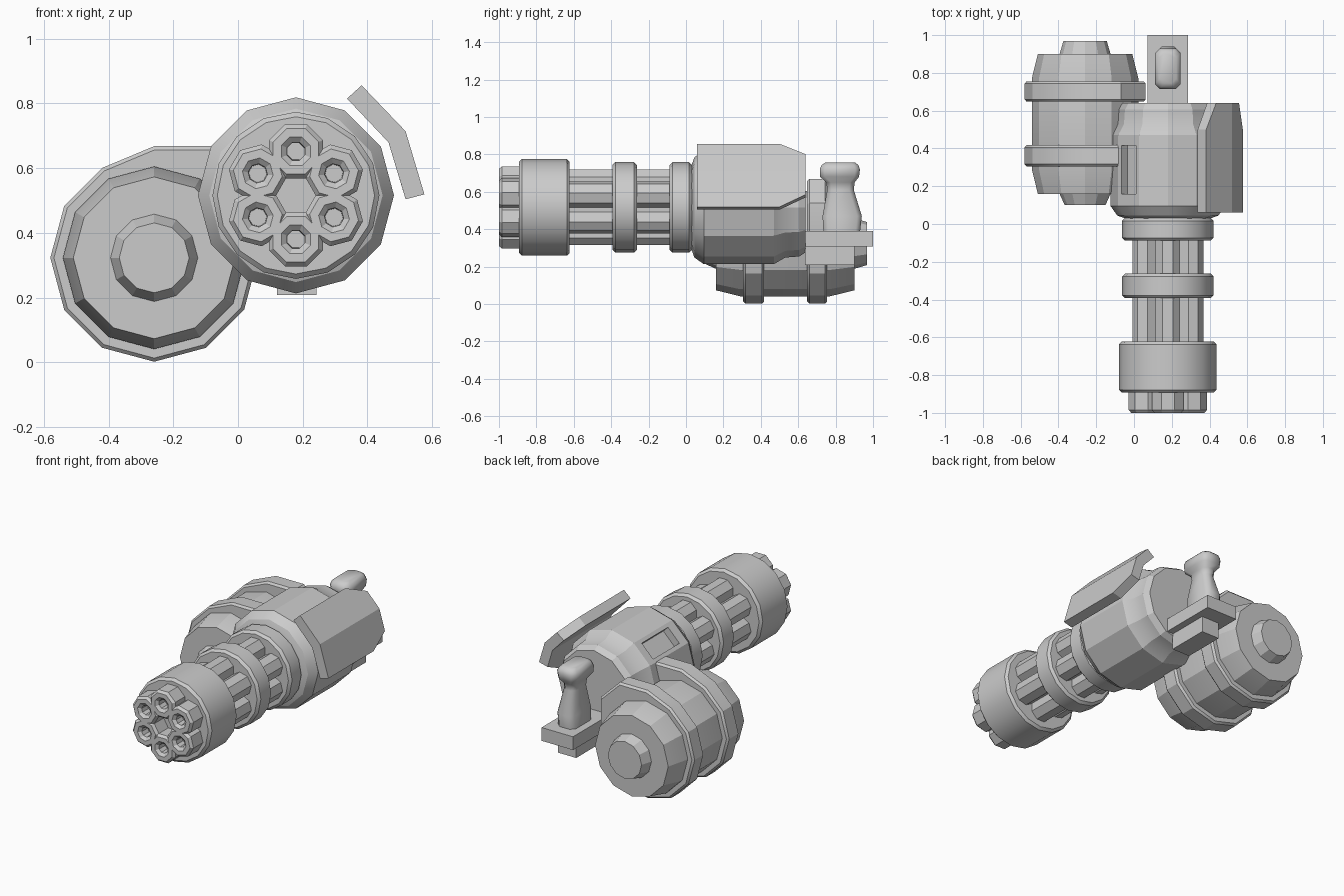
import bpy, bmesh
from math import sin, cos, pi, radians

if "Cube" in bpy.data.objects:
    bpy.data.objects.remove(bpy.data.objects["Cube"])


def loft(name, sections, angle=25):
    """Skin closed sections of equal length and cap both ends."""
    bm = bmesh.new()
    rows = [[bm.verts.new(p) for p in s] for s in sections]
    n = len(rows[0])
    for a, b in zip(rows, rows[1:]):
        for i in range(n):
            j = (i + 1) % n
            bm.faces.new((a[i], a[j], b[j], b[i]))
    bm.faces.new(rows[0])
    bm.faces.new(rows[-1])
    bmesh.ops.recalc_face_normals(bm, faces=bm.faces)
    me = bpy.data.meshes.new(name)
    bm.to_mesh(me)
    bm.free()
    me.shade_smooth()
    me.set_sharp_from_angle(angle=radians(angle))
    ob = bpy.data.objects.new(name, me)
    bpy.context.collection.objects.link(ob)
    return ob


def lathe(name, cx, cz, n, profile, phase=0.0):
    """Turn a (radius, y) profile about an axis along y."""
    return loft(name, [[(cx + r * cos(phase + 2 * pi * i / n), y,
                         cz + r * sin(phase + 2 * pi * i / n)) for i in range(n)]
                       for r, y in profile])


def band(r, y0, y1, b=0.015):
    return [(r - b, y0), (r, y0 + b), (r, y1 - b), (r - b, y1)]


def box(name, x0, x1, y0, y1, z0, z1):
    return loft(name, [[(x0, y0, z), (x1, y0, z), (x1, y1, z), (x0, y1, z)]
                       for z in (z0, z1)])


GX, GZ = 0.179, 0.516      # gun axis
TX, TZ = -0.259, 0.323     # drum axis

# Six barrels with flared, bored tips
for k in range(6):
    a = pi / 2 + k * pi / 3
    lathe(f"barrel_{k + 1}", GX + 0.136 * cos(a), GZ + 0.136 * sin(a), 8,
          [(0.028, -0.93), (0.03, -0.985), (0.048, -1.0), (0.076, -1.0), (0.09, -0.985),
           (0.09, -0.87), (0.071, -0.87), (0.071, 0.06)], a + pi / 8)
lathe("barrel_core", GX, GZ, 12, [(0.1, -0.85), (0.1, 0.06)])

# Barrel clamps
lathe("muzzle_clamp", GX, GZ, 16, band(0.258, -0.893, -0.622))
lathe("middle_clamp", GX, GZ, 16, band(0.242, -0.393, -0.263))
lathe("rear_clamp", GX, GZ, 16, band(0.242, -0.088, 0.032))

# Twelve-sided housing with a slot cut in the upper left face
housing = lathe("housing", GX, GZ, 12,
                [(0.2, 0.02), (0.26, 0.042), (0.268, 0.045), (0.303, 0.095), (0.303, 0.47),
                 (0.268, 0.53), (0.262, 0.605), (0.24, 0.64)])
cutter = box("slot_cutter", -0.055, 0.055, -0.128, 0.128, -0.045, 0.05)
cutter.location = (GX - 0.293 * cos(pi / 4), 0.288, GZ + 0.293 * sin(pi / 4))
cutter.rotation_euler = (0, -pi / 4, 0)
cutter.hide_render = True
cutter.hide_set(True)
cut = housing.modifiers.new("slot", "BOOLEAN")
cut.operation = "DIFFERENCE"
cut.solver = "EXACT"
cut.object = cutter

# Bent side armour, narrowed towards the back
outer = [(0.382, 0.856), (0.518, 0.714), (0.576, 0.519)]
inner = [(0.518, 0.504), (0.465, 0.68), (0.337, 0.815)]
outer_back = [(0.435, 0.80), (0.518, 0.714), (0.556, 0.585)]
inner_back = [(0.498, 0.57), (0.465, 0.68), (0.387, 0.763)]
loft("side_armour", [[(x, y, z) for x, z in pts] for y, pts in
                     ((0.06, outer + inner), (0.50, outer + inner),
                      (0.64, outer_back + inner_back))])

# Ammunition drum with end caps
lathe("drum", TX, TZ, 12, [(0.108, 0.10), (0.135, 0.16), (0.25, 0.16), (0.282, 0.29),
                           (0.282, 0.77), (0.25, 0.9), (0.135, 0.9), (0.115, 0.968)])

# Drum bands, squared off on the side that joins the housing
ring = [(TX + 0.321 * cos(i * pi / 6), TZ + 0.321 * sin(i * pi / 6)) for i in range(12)]
ring[1:4] = [(0.062, 0.54), (-0.07, 0.668), (TX, 0.668)]
for name, y0, y1 in (("front_drum_band", 0.305, 0.418), ("rear_drum_band", 0.648, 0.755)):
    loft(name, [[(TX + (x - TX) * s, y, TZ + (z - TZ) * s) for x, z in ring]
                for s, y in ((0.965, y0), (1, y0 + 0.012), (1, y1 - 0.012), (0.965, y1))])

# Handle plate, bracket and grip
box("handle_plate", 0.072, 0.287, 0.635, 1.0, 0.308, 0.39)
box("handle_bracket", 0.12, 0.243, 0.635, 0.9, 0.208, 0.31)
grip = []
for z, y0, y1, h in ((0.38, 0.735, 0.93, 0.06), (0.47, 0.73, 0.94, 0.058),
                     (0.61, 0.755, 0.897, 0.042), (0.65, 0.75, 0.902, 0.045),
                     (0.68, 0.717, 0.925, 0.065), (0.72, 0.715, 0.93, 0.068),
                     (0.742, 0.725, 0.922, 0.06), (0.756, 0.745, 0.905, 0.045)):
    c = 0.025
    x0, x1 = GX - h, GX + h
    grip.append([(x0 + c, y0, z), (x1 - c, y0, z), (x1, y0 + c, z), (x1, y1 - c, z),
                 (x1 - c, y1, z), (x0 + c, y1, z), (x0, y1 - c, z), (x0, y0 + c, z)])
loft("grip", grip, 50)
